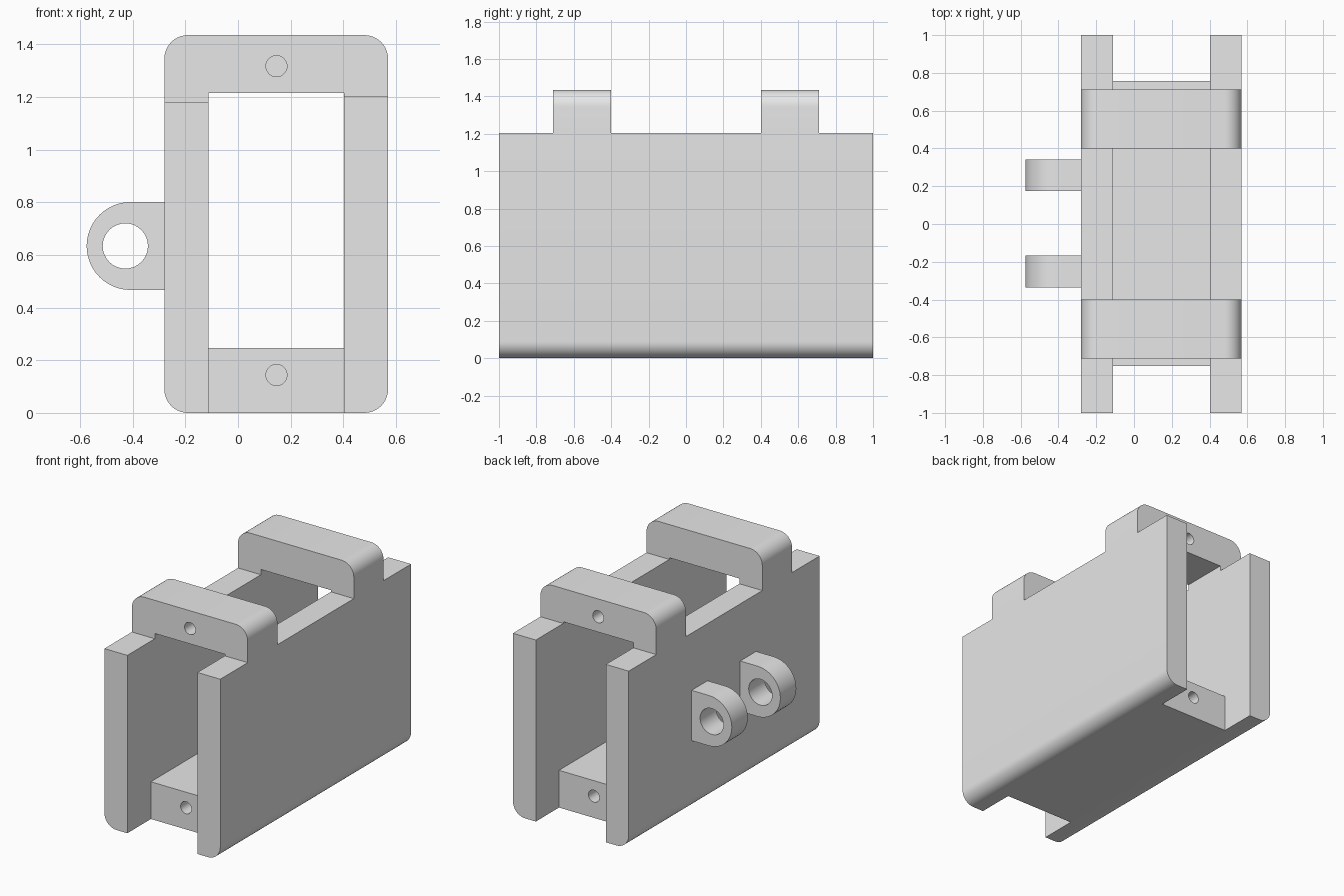
import bpy, bmesh, math

if "Cube" in bpy.data.objects:
    bpy.data.objects.remove(bpy.data.objects["Cube"])

grey = bpy.data.materials.new("plain grey")
grey.diffuse_color = (0.8, 0.8, 0.8, 1)
grey.use_nodes = True
grey.node_tree.nodes["Principled BSDF"].inputs["Base Color"].default_value = grey.diffuse_color

XL, XLI, XRI, XR = -0.28, -0.112, 0.402, 0.57   # outer and inner faces of the walls
R = 0.09                                         # outer corner radius


def arc(cx, cz, r, a0, a1, n=10):
    """Points along an arc, angles in degrees."""
    return [(cx + r * math.cos(math.radians(a0 + (a1 - a0) * i / n)),
             cz + r * math.sin(math.radians(a0 + (a1 - a0) * i / n))) for i in range(n + 1)]


def extrude(name, profile, y0, y1):
    """Solid made by sweeping an x/z profile along y."""
    bm = bmesh.new()
    face = bm.faces.new([bm.verts.new((x, y0, z)) for x, z in profile])
    out = bmesh.ops.extrude_face_region(bm, geom=[face])
    verts = [g for g in out["geom"] if isinstance(g, bmesh.types.BMVert)]
    bmesh.ops.translate(bm, verts=verts, vec=(0, y1 - y0, 0))
    bmesh.ops.recalc_face_normals(bm, faces=bm.faces[:])
    mesh = bpy.data.meshes.new(name)
    bm.to_mesh(mesh)
    bm.free()
    ob = bpy.data.objects.new(name, mesh)
    bpy.context.collection.objects.link(ob)
    ob.data.materials.append(grey)
    return ob


def bore(ob, x, z, r, y0, y1):
    """Cut a round hole along y."""
    cutter = extrude("hole_cutter", arc(x, z, r, 0, 360, 32)[:-1], y0, y1)
    cutter.hide_render = True
    mod = ob.modifiers.new("hole", 'BOOLEAN')
    mod.operation, mod.solver, mod.object = 'DIFFERENCE', 'EXACT', cutter
    bpy.context.view_layer.objects.active = ob
    bpy.ops.object.modifier_apply(modifier=mod.name)
    bpy.data.objects.remove(cutter)


# Side walls with rounded lower outer edges
extrude("left_wall", arc(XL + R, R, R, 180, 270) + [(XLI, 0), (XLI, 1.18), (XL, 1.18)], -1, 1)
extrude("right_wall", arc(XR - R, R, R, 270, 360) + [(XR, 1.204), (XRI, 1.204), (XRI, 0)], -1, 1)

# Floor block with a blind pin hole at each end
floor = extrude("floor_block", [(XLI, 0), (XRI, 0), (XRI, 0.247), (XLI, 0.247)], -0.753, 0.757)
bore(floor, 0.146, 0.144, 0.04, -0.9, -0.6)
bore(floor, 0.146, 0.144, 0.04, 0.6, 0.9)

# Bridges across the top, with a blind pin hole in each outer face
arch = ([(XL, 1.18), (XLI, 1.18), (XLI, 1.215), (XRI, 1.215), (XRI, 1.204), (XR, 1.204)]
        + arc(XR - R, 1.435 - R, R, 0, 90) + arc(XL + R, 1.435 - R, R, 90, 180))
for name, side in (("front_bridge", -1), ("back_bridge", 1)):
    bridge = extrude(name, arch, *sorted((side * 0.40, side * 0.712)))
    bore(bridge, 0.146, 1.317, 0.04, *sorted((side * 0.56, side * 0.85)))

# Hinge lugs on the left wall
lug_profile = [(XL, 0.467), (XL, 0.801)] + arc(-0.408, 0.634, 0.167, 90, 270, 24)
for name, y0, y1 in (("front_lug", -0.335, -0.168), ("back_lug", 0.174, 0.341)):
    lug = extrude(name, lug_profile, y0, y1)
    bore(lug, -0.428, 0.634, 0.086, y0 - 0.1, y1 + 0.1)

# Smooth the rounded surfaces, keep the edges sharp
for ob in bpy.context.scene.objects:
    ob.select_set(True)
    bpy.context.view_layer.objects.active = ob
bpy.ops.object.shade_smooth_by_angle(angle=math.radians(30))
